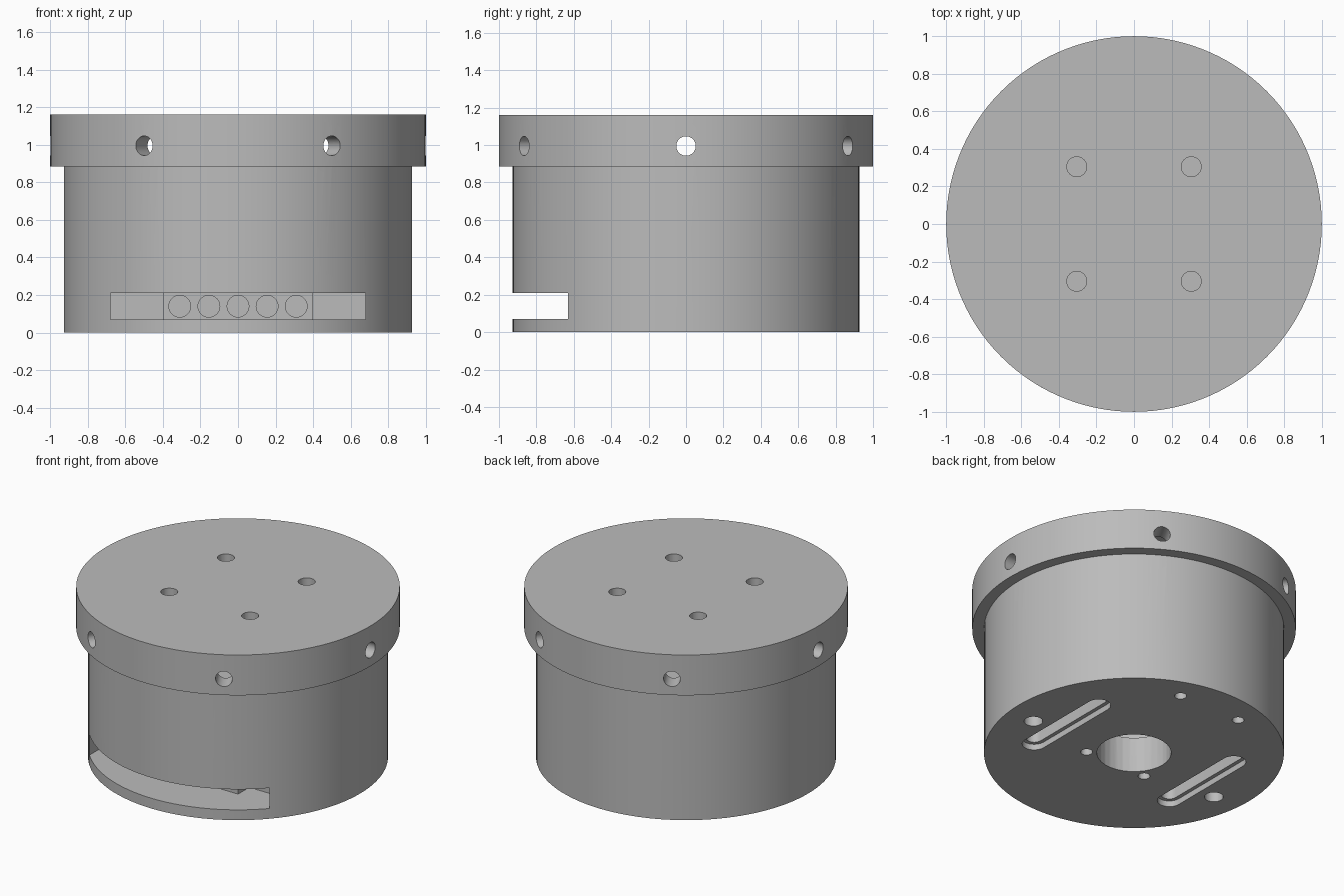
import bpy, bmesh, math
from mathutils import Matrix, Vector

cube = bpy.data.objects.get("Cube")
if cube:
    bpy.data.objects.remove(cube, do_unlink=True)

grey = bpy.data.materials.new("mid_grey")
grey.use_nodes = True
colour = (0.5, 0.5, 0.5, 1)
grey.diffuse_color = colour
grey.node_tree.nodes["Principled BSDF"].inputs["Base Color"].default_value = colour


def make_object(name, bm):
    bmesh.ops.recalc_face_normals(bm, faces=bm.faces)
    mesh = bpy.data.meshes.new(name)
    bm.to_mesh(mesh)
    bm.free()
    obj = bpy.data.objects.new(name, mesh)
    mesh.materials.append(grey)
    bpy.context.collection.objects.link(obj)
    return obj


def lathe(name, profile, steps=120):
    """Spin a closed (radius, z) profile around the z axis."""
    bm = bmesh.new()
    verts = [bm.verts.new((r, 0, z)) for r, z in profile]
    edges = [bm.edges.new((a, b)) for a, b in zip(verts, verts[1:])]
    bmesh.ops.spin(bm, geom=verts + edges, axis=(0, 0, 1), cent=(0, 0, 0),
                   angle=math.tau, steps=steps)
    bmesh.ops.remove_doubles(bm, verts=bm.verts, dist=0.0001)
    return make_object(name, bm)


def rod(start, end, radius):
    """Cylindrical cutter between two points."""
    start, end = Vector(start), Vector(end)
    axis = end - start
    turn = axis.to_track_quat('Z', 'Y').to_matrix().to_4x4()
    bm = bmesh.new()
    bmesh.ops.create_cone(bm, cap_ends=True, segments=32, radius1=radius, radius2=radius,
                          depth=axis.length,
                          matrix=Matrix.Translation((start + end) / 2) @ turn)
    return make_object("hole_cutter", bm)


def box(low, high):
    low, high = Vector(low), Vector(high)
    bm = bmesh.new()
    bmesh.ops.create_cube(bm, size=1, matrix=Matrix.Translation((low + high) / 2)
                          @ Matrix.Diagonal((*(high - low), 1)))
    return make_object("box_cutter", bm)


def slot(x, half, radius, z0, z1):
    """Round-ended cutter running along y."""
    bm = bmesh.new()
    ring = []
    for i in range(26):
        end, k = divmod(i, 13)
        a = math.pi * (end + k / 12)
        ring.append(bm.verts.new((x + radius * math.cos(a),
                                  (half, -half)[end] + radius * math.sin(a), z0)))
    face = bm.faces.new(ring)
    out = bmesh.ops.extrude_face_region(bm, geom=[face])["geom"]
    bmesh.ops.translate(bm, vec=(0, 0, z1 - z0),
                        verts=[v for v in out if isinstance(v, bmesh.types.BMVert)])
    return make_object("slot_cutter", bm)


def carve(target, cutters):
    bpy.context.view_layer.objects.active = target
    for cutter in cutters:
        mod = target.modifiers.new("cut", 'BOOLEAN')
        mod.operation, mod.solver, mod.object = 'DIFFERENCE', 'EXACT', cutter
        bpy.ops.object.modifier_apply(modifier=mod.name)
        bpy.data.objects.remove(cutter, do_unlink=True)


def smooth(obj):
    bpy.ops.object.select_all(action='DESELECT')
    obj.select_set(True)
    bpy.context.view_layer.objects.active = obj
    bpy.ops.object.shade_smooth_by_angle(angle=math.radians(30))


FLOOR = 0.24
OUTER = 0.927

# Hollow drum with a thick floor
body = lathe("body", [(0, 0), (OUTER, 0), (OUTER, 1.08), (0.875, 1.08),
                      (0.875, FLOOR), (0, FLOOR)])


def floor_hole(x, y, radius):
    return rod((x, y, -0.1), (x, y, FLOOR + 0.1), radius)


# Front opening: shallow in the middle, deeper at both sides
cuts = [box((-0.68, -1.1, 0.07), (0.68, -0.57, 0.21))]
for side in (-1, 1):
    x0, x1 = sorted((0.4 * side, 0.68 * side))
    cuts.append(box((x0, -0.6, 0.07), (x1, -0.45, 0.21)))

# Row of sensor holes in the front opening
cuts += [rod((0.155 * i, -0.6, 0.14), (0.155 * i, -0.4, 0.14), 0.058) for i in range(-2, 3)]

# Floor holes and stepped wheel slots
cuts.append(floor_hole(0, 0, 0.23))
for side in (-1, 1):
    cuts += [floor_hole(side * 0.232, 0.724, 0.037),
             floor_hole(side * 0.232, -0.18, 0.037),
             floor_hole(side * 0.728, -0.10, 0.058),
             slot(side * 0.545, 0.31, 0.075, -0.1, 0.04),
             slot(side * 0.545, 0.31, 0.05, -0.1, FLOOR + 0.1)]
carve(body, cuts)

# Cap that fits over the drum
lid = lathe("lid", [(0, 1.16), (1, 1.16), (1, 0.885), (OUTER, 0.885),
                    (OUTER, 1.08), (0, 1.08)])
carve(lid, [rod((x, y, 1), (x, y, 1.3), 0.053) for x in (-0.305, 0.305) for y in (-0.305, 0.305)])

# Six radial screw holes through cap and drum wall
for part in (lid, body):
    for i in range(6):
        a = i * math.pi / 3
        d = Vector((math.cos(a), math.sin(a), 0))
        up = Vector((0, 0, 0.995))
        carve(part, [rod(d * 0.8 + up, d * 1.1 + up, 0.052)])
    smooth(part)
